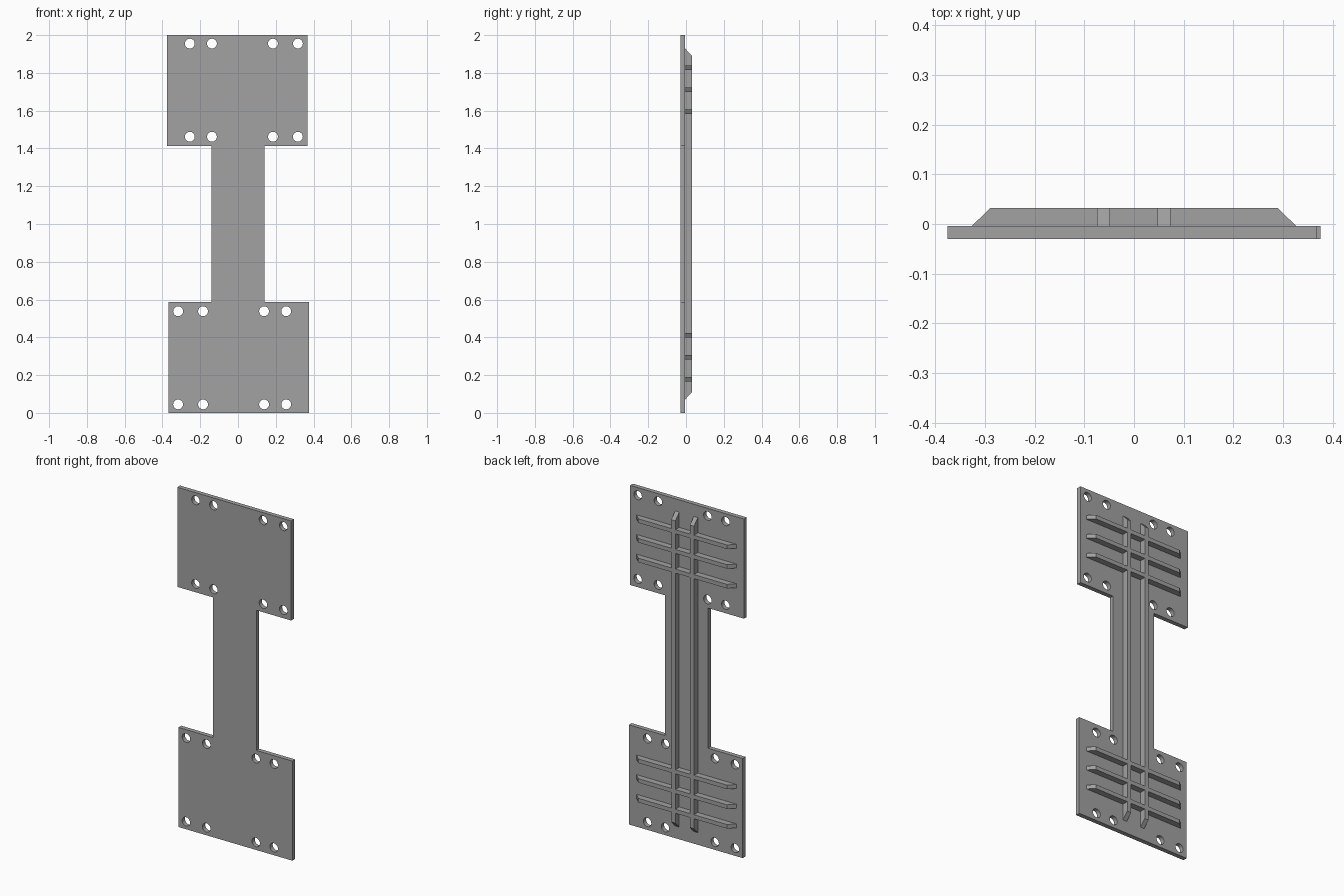
import bpy
import bmesh
import math
from mathutils import Matrix, Vector

if "Cube" in bpy.data.objects:
    bpy.data.objects.remove(bpy.data.objects["Cube"])

grey = bpy.data.materials.new("plain grey")
grey.use_nodes = True
grey.diffuse_color = (0.36, 0.36, 0.36, 1)
grey.node_tree.nodes["Principled BSDF"].inputs["Base Color"].default_value = grey.diffuse_color

FRONT, FACE, BACK = -0.03, -0.004, 0.032   # front of plate, back of plate, rib crest
MID = 1.0                                  # height of the centre


def to_object(bm, name):
    bmesh.ops.recalc_face_normals(bm, faces=bm.faces)
    mesh = bpy.data.meshes.new(name)
    bm.to_mesh(mesh)
    bm.free()
    obj = bpy.data.objects.new(name, mesh)
    mesh.materials.append(grey)
    bpy.context.collection.objects.link(obj)
    return obj


def prism(name, points, depth):
    """Extrude a closed 3D outline along the depth vector."""
    bm = bmesh.new()
    face = bm.faces.new([bm.verts.new(p) for p in points])
    new = bmesh.ops.extrude_face_region(bm, geom=[face])["geom"]
    moved = [v for v in new if isinstance(v, bmesh.types.BMVert)]
    bmesh.ops.translate(bm, verts=moved, vec=Vector(depth))
    return to_object(bm, name)


def combine(target, other, operation):
    """Apply a boolean and drop the helper object."""
    other.hide_render = True
    mod = target.modifiers.new("boolean", "BOOLEAN")
    mod.operation, mod.object, mod.solver = operation, other, "EXACT"
    bpy.ops.object.select_all(action="DESELECT")
    bpy.context.view_layer.objects.active = target
    target.select_set(True)
    bpy.ops.object.modifier_apply(modifier=mod.name)
    bpy.data.objects.remove(other)


# Plate: half outline, repeated by a half turn about the centre
half = [(-0.141, 0.413), (-0.375, 0.413), (-0.375, 1), (0.367, 1), (0.367, 0.413), (0.141, 0.413)]
outline = half + [(-x, -z) for x, z in half]
plate = prism("backing_plate", [(x, FRONT, z + MID) for x, z in outline], (0, FACE - FRONT, 0))

# Bolt holes at both ends
bm = bmesh.new()
for turn in (1, -1):
    for x in (-0.255, -0.138, 0.185, 0.317):
        for z in (0.462, 0.955):
            place = Matrix.Translation((turn * x, FRONT, turn * z + MID))
            bmesh.ops.create_cone(bm, cap_ends=True, segments=32, radius1=0.026, radius2=0.026,
                                  depth=0.2, matrix=place @ Matrix.Rotation(math.pi / 2, 4, "X"))
combine(plate, to_object(bm, "hole_cutter"), "DIFFERENCE")


def rib(name, half_length, place, width, upright):
    """Stiffening bar with sloped ends, centred across the given position."""
    base, top = FACE, BACK
    slope = 0.037
    profile = [(-half_length, base), (half_length, base),
               (half_length - slope, top), (slope - half_length, top)]
    if upright:
        return prism(name, [(place - width / 2, y, s + MID) for s, y in profile], (width, 0, 0))
    return prism(name, [(s, y, place - width / 2) for s, y in profile], (0, 0, width))


# Ribs: two long uprights crossed by three short bars at each end
ribs = rib("stiffening_ribs", 0.928, -0.061, 0.026, True)
combine(ribs, rib("upright_rib", 0.928, 0.06, 0.026, True), "UNION")
for start in (0.179, 1.594):
    for i in range(3):
        combine(ribs, rib("cross_rib", 0.326, start + i * 0.116, 0.024, False), "UNION")

# Smooth hole walls, sharp edges elsewhere
bpy.ops.object.select_all(action="DESELECT")
plate.select_set(True)
bpy.context.view_layer.objects.active = plate
bpy.ops.object.shade_smooth_by_angle(angle=math.radians(30))
